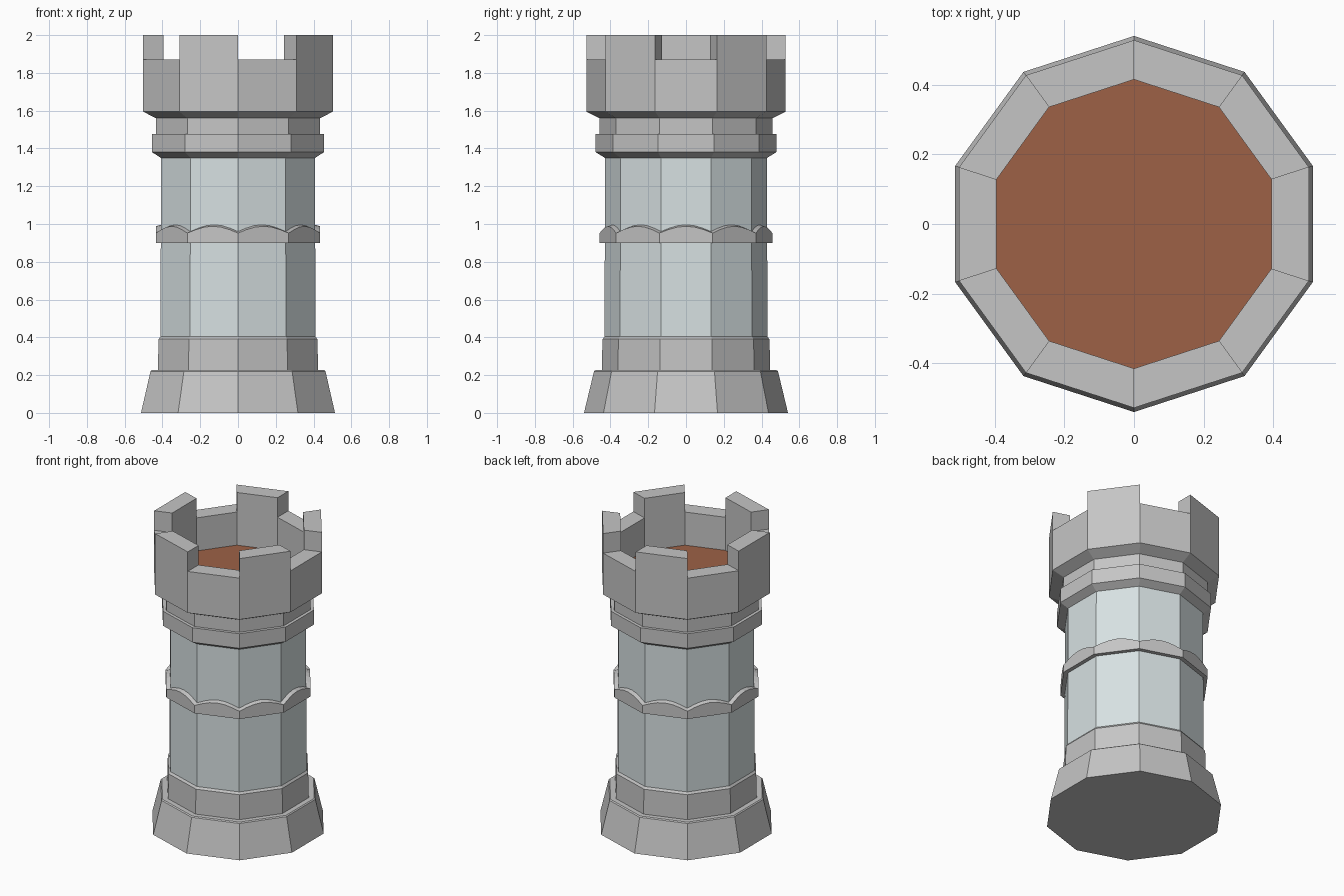
import bpy, bmesh, math
from mathutils import Vector

if "Cube" in bpy.data.objects:
    bpy.data.objects.remove(bpy.data.objects["Cube"])

SIDES = 10


def material(name, rgb):
    m = bpy.data.materials.new(name)
    m.diffuse_color = (*rgb, 1)
    m.use_nodes = True
    m.node_tree.nodes["Principled BSDF"].inputs["Base Color"].default_value = m.diffuse_color
    return m


stone = material("grey stone", (0.56, 0.56, 0.56))
plaster = material("pale blue grey stone", (0.68, 0.75, 0.76))
wood = material("brown floor", (0.337, 0.120, 0.061))


def corner(k):
    a = math.radians(90 + 36 * k)
    return Vector((math.cos(a), math.sin(a), 0))


def ring_dirs(sub):
    # unit decagon outline, each side split into sub segments
    return [(corner(k).lerp(corner(k + 1), s / sub), s / sub)
            for k in range(SIDES) for s in range(sub)]


def lathe(name, profile, mat, sub=1, closed=False, wave=0.0, cap_bottom=False,
          cap_top=False, raise_rim=None):
    # profile: (corner radius, z, takes wave); order runs up the outside
    bm = bmesh.new()
    dirs = ring_dirs(sub)
    rings = []
    for p in profile:
        w = wave if len(p) > 2 else 0
        rings.append([bm.verts.new((d.x * p[0], d.y * p[0],
                                    p[1] + w * math.sin(math.pi * t)))
                      for d, t in dirs])
    n = len(dirs)
    raised = []
    pairs = list(zip(rings, rings[1:]))
    if closed:
        pairs.append((rings[-1], rings[0]))
    for j, (lo, hi) in enumerate(pairs):
        for i in range(n):
            f = bm.faces.new((lo[i], lo[(i + 1) % n], hi[(i + 1) % n], hi[i]))
            if raise_rim and j == raise_rim[0] and i % 2 == 0:
                raised.append(f)
    if cap_bottom:
        bm.faces.new(rings[0][::-1])
    if cap_top:
        bm.faces.new(rings[-1])
    if raised:
        out = bmesh.ops.extrude_discrete_faces(bm, faces=raised)["faces"]
        for f in out:
            bmesh.ops.translate(bm, verts=f.verts, vec=(0, 0, raise_rim[1]))
    bm.normal_update()
    me = bpy.data.meshes.new(name)
    bm.to_mesh(me)
    bm.free()
    me.materials.append(mat)
    ob = bpy.data.objects.new(name, me)
    bpy.context.collection.objects.link(ob)
    return ob


# flared foot and plinth
lathe("base", [(0.54, 0), (0.487, 0.22), (0.48, 0.226), (0.446, 0.226),
               (0.442, 0.39), (0.43, 0.405)], stone, cap_bottom=True)

# tower shaft
lathe("shaft", [(0.431, 0.40), (0.429, 1.355)], plaster)

# middle band with scalloped top edge
lathe("scalloped_band", [(0.43, 0.90), (0.457, 0.90), (0.457, 0.952, 1),
                         (0.43, 0.96, 1)], stone, sub=6, wave=0.036)

# stepped collar under the crown
lathe("collar", [(0.429, 1.35), (0.478, 1.38), (0.478, 1.477), (0.457, 1.477),
                 (0.457, 1.56)], stone)

# crown wall, with every second rim face raised into a merlon
lathe("battlements", [(0.457, 1.56), (0.528, 1.595), (0.528, 1.87),
                      (0.415, 1.87), (0.415, 1.65)], stone, raise_rim=(2, 0.13))

# walkway floor inside the crown
lathe("floor", [(0.415, 1.645), (0.415, 1.65)], wood, cap_top=True)
